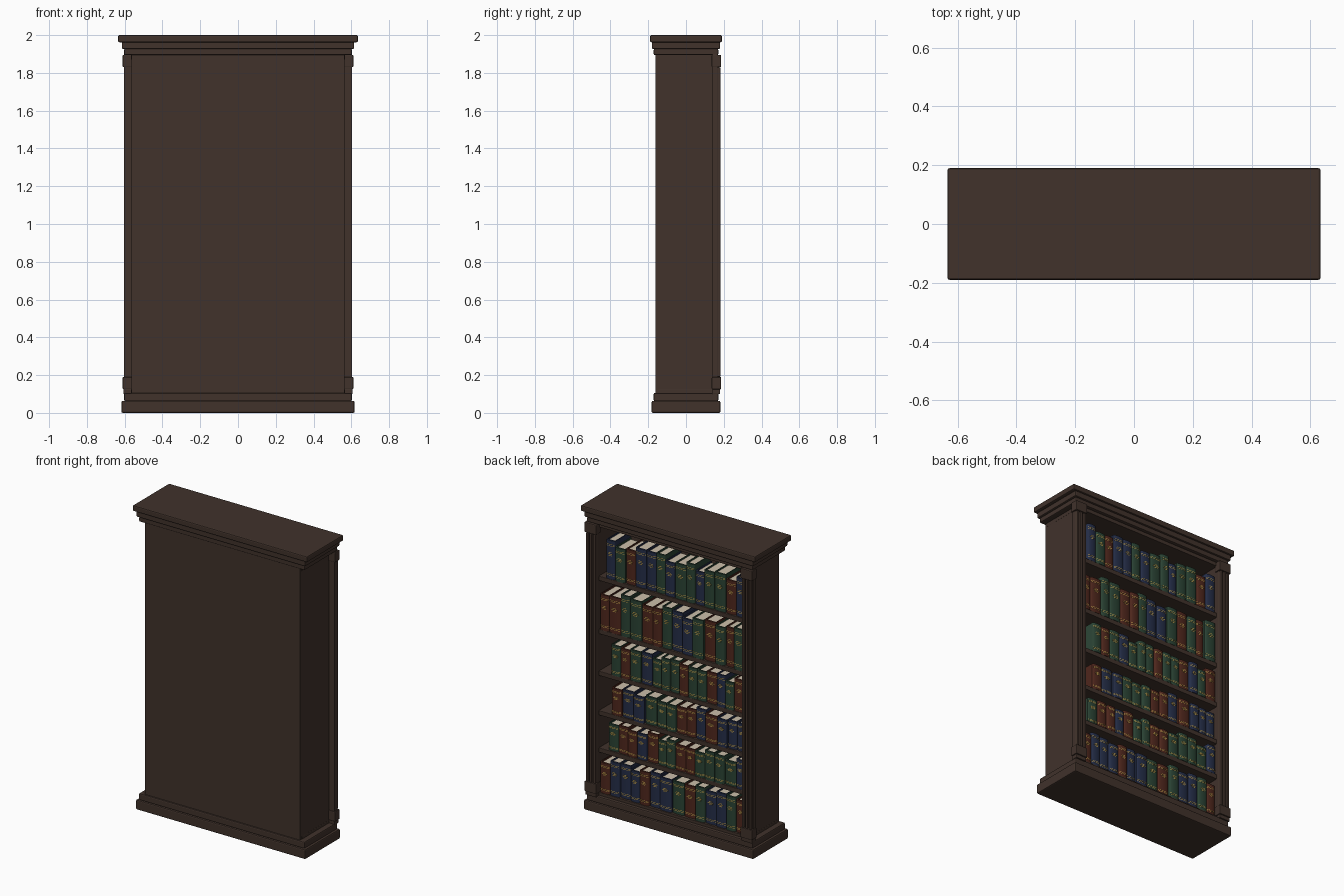
import bpy, bmesh, math, random

if "Cube" in bpy.data.objects:
    bpy.data.objects.remove(bpy.data.objects["Cube"])
random.seed(4)


def material(name, rgb):
    m = bpy.data.materials.new(name)
    m.diffuse_color = (*rgb, 1)
    m.use_nodes = True
    m.node_tree.nodes["Principled BSDF"].inputs["Base Color"].default_value = m.diffuse_color
    return m


WOOD = material("dark_wood", (0.052, 0.032, 0.024))
PAGES = material("cream_pages", (0.60, 0.52, 0.40))
GOLD = material("gold_trim", (0.60, 0.39, 0.08))
COVER = {"R": material("red_cover", (0.078, 0.020, 0.012)),
         "G": material("green_cover", (0.023, 0.055, 0.034)),
         "B": material("blue_cover", (0.018, 0.027, 0.065))}


def prism(bm, pts, z0, z1, mat=0):
    """Extrude a plan outline from z0 to z1."""
    lo = [bm.verts.new((x, y, z0)) for x, y in pts]
    hi = [bm.verts.new((x, y, z1)) for x, y in pts]
    n = len(pts)
    faces = [bm.faces.new(lo[::-1]), bm.faces.new(hi)]
    faces += [bm.faces.new((lo[i], lo[(i + 1) % n], hi[(i + 1) % n], hi[i])) for i in range(n)]
    for f in faces:
        f.material_index = mat


def finish(name, bm, mats, bevel=0, smooth=False):
    bmesh.ops.recalc_face_normals(bm, faces=bm.faces)
    me = bpy.data.meshes.new(name)
    bm.to_mesh(me)
    bm.free()
    for m in mats:
        me.materials.append(m)
    ob = bpy.data.objects.new(name, me)
    bpy.context.collection.objects.link(ob)
    if bevel:
        mod = ob.modifiers.new("bevel", "BEVEL")
        mod.width, mod.segments = bevel, 2
    if smooth:
        bpy.ops.object.select_all(action="DESELECT")
        ob.select_set(True)
        bpy.context.view_layer.objects.active = ob
        bpy.ops.object.shade_smooth_by_angle(angle=math.radians(35))
    return ob


def rect(x0, x1, y0, y1):
    return [(x0, y0), (x1, y0), (x1, y1), (x0, y1)]


def box(name, x0, x1, y0, y1, z0, z1, bevel=0.004):
    bm = bmesh.new()
    prism(bm, rect(x0, x1, y0, y1), z0, z1)
    return finish(name, bm, [WOOD], bevel)


# Stepped plinth and crown slabs: half width, half depth, bottom, top
for name, w, d, z0, z1 in [("plinth_lower", .617, .182, 0, .064), ("plinth_upper", .603, .171, .062, .106),
                           ("crown_lower", .603, .171, 1.894, 1.928), ("crown_middle", .615, .181, 1.926, 1.964),
                           ("crown_top", .635, .19, 1.962, 2.0)]:
    box(name, -w, w, -d, d, z0, z1, .007)

# Carcass
box("back_panel", -.562, .562, -.162, -.142, .10, 1.90, .002)
box("floor_board", -.566, .566, -.145, .15, .10, .124, .002)
box("top_board", -.566, .566, -.145, .15, 1.87, 1.90, .002)

# Thin sides, with fluted pilasters standing proud of them
for side, s in (("left", -1), ("right", 1)):
    def sbox(name, a, b, *rest):
        box(f"{side}_{name}", min(s * a, s * b), max(s * a, s * b), *rest)
    sbox("side_panel", .532, .565, -.162, .145, .10, 1.90, .002)
    sbox("pilaster_plate", .53, .604, .14, .168, .10, 1.90, .003)
    for i, x in enumerate((.532, .558, .584)):
        sbox(f"pilaster_reed_{i}", x, x + .018, .16, .183, .19, 1.83, .005)
    sbox("pilaster_base", .524, .611, .136, .186, .125, .19, .005)
    sbox("pilaster_foot", .528, .606, .138, .180, .10, .125, .003)
    sbox("pilaster_capital", .524, .611, .136, .186, 1.83, 1.896, .005)

# Shelves
SHELVES = (.40, .645, .905, 1.18, 1.53)
for i, z in enumerate(SHELVES):
    box(f"shelf_{i + 1}", -.5635, .5635, -.145, .146, z - .015, z + .015, .003)


def arc(w, y, bulge, grow=0.0):
    """Rounded spine curve from -x to +x."""
    return [((w / 2 + grow) * -math.cos(math.pi * k / 8),
             y + (bulge + grow) * math.sin(math.pi * k / 8)) for k in range(9)]


def book(name, cover, x, w, h, z, y):
    bm = bmesh.new()
    t, back, spine = .005, y - .17, y - .010
    # cover wraps both sides and the rounded spine
    outer = [(-w / 2, back)] + arc(w, spine, .010) + [(w / 2, back)]
    inner = [(w / 2 - t, back), (w / 2 - t, spine - .004), (-w / 2 + t, spine - .004), (-w / 2 + t, back)]
    prism(bm, outer + inner, z, z + h, 0)
    prism(bm, rect(-w / 2 + t, w / 2 - t, back + .006, spine - .004), z + .006, z + h - .010, 1)
    # gold bands and a small ornament on the spine
    for f in (.10, .14, .86, .90):
        a = arc(w, spine, .010, .0008)[1:-1]
        b = arc(w, spine, .010, -.002)[1:-1]
        prism(bm, a + b[::-1], z + h * f - .0013, z + h * f + .0013, 2)
    for k, f in enumerate((.61, .65, .69)):
        r = w * (.16, .26, .16)[k]
        prism(bm, rect(-r, r, spine + .004, spine + .0108), z + h * f - .002, z + h * f + .002, 2)
    ob = finish(name, bm, [COVER[cover], PAGES, GOLD], smooth=True)
    ob.location.x = x


# Books, one string of cover colours per shelf, running from +x to -x:
# bottom, start x, mean height, colours
ROWS = [(.124, .527, .212, "RBBBRBBGRGBBGR"), (.415, .475, .177, "GRRBRGGRRGGGGB"),
        (.660, .446, .185, "RBBGGGRRBRBBB"), (.920, .446, .197, "GRGBGGGRGGRBGR"),
        (1.195, .527, .257, "RRGGRRGBBGRGRG"), (1.545, .483, .240, "BGRBBGBGGBGGRB")]
for r, (z, x, height, colours) in enumerate(ROWS):
    raw = [random.uniform(.85, 1.15) for _ in colours]
    scale = (x + .528) / sum(raw)
    for i, c in enumerate(colours):
        w = raw[i] * scale
        book(f"book_{r + 1}_{i + 1}", c, x - w / 2, w - .002,
             height * random.uniform(.91, 1.09), z, .143 + random.uniform(-.01, .006))
        x -= w
